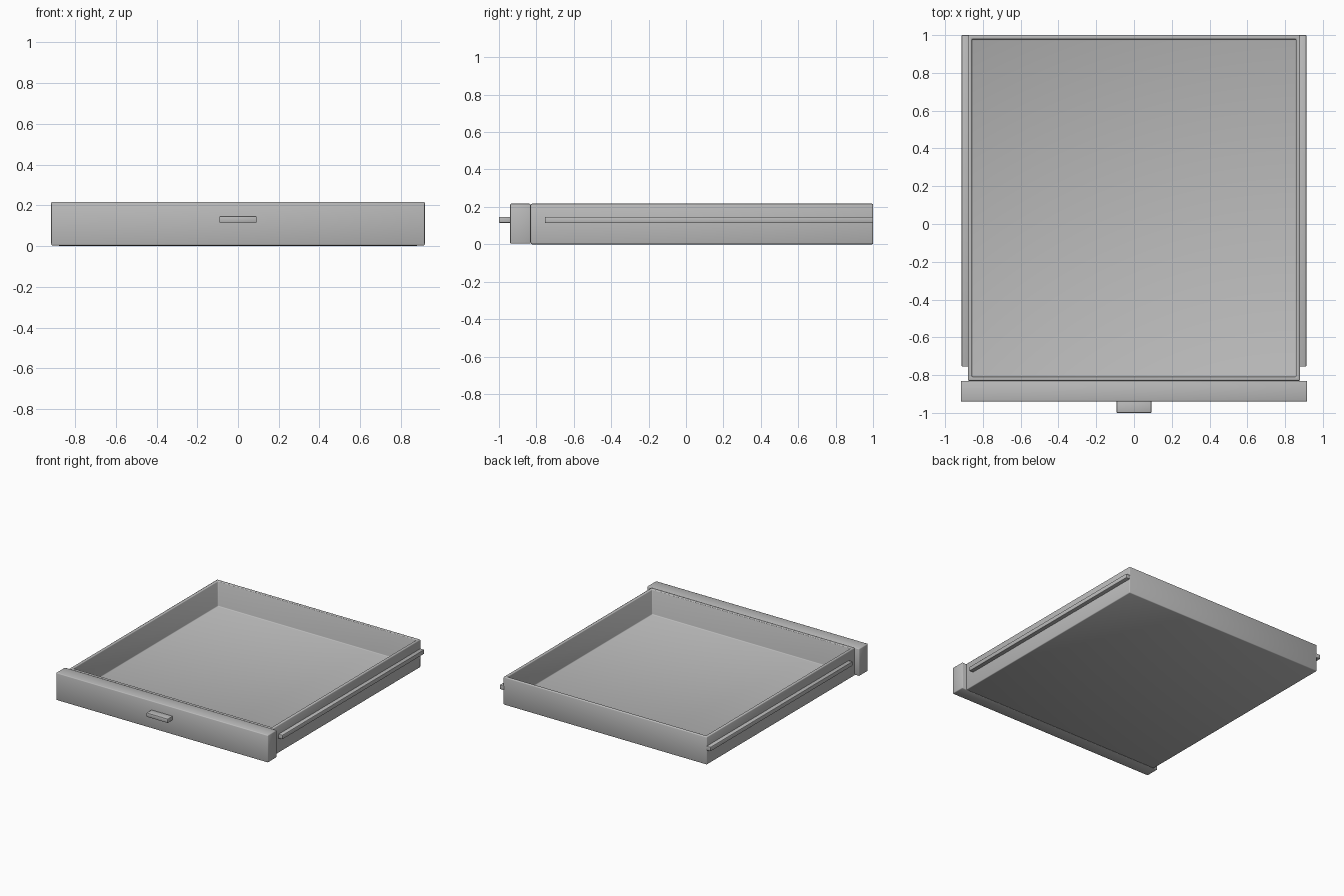
import bpy
import bmesh
from math import radians

cube = bpy.data.objects.get("Cube")
if cube:
    bpy.data.objects.remove(cube, do_unlink=True)

grey = bpy.data.materials.new("light grey")
grey.use_nodes = True
colour = (0.5, 0.5, 0.5, 1)
grey.diffuse_color = colour
grey.node_tree.nodes["Principled BSDF"].inputs["Base Color"].default_value = colour


def add_box(bm, low, high):
    made = bmesh.ops.create_cube(bm, size=1)["verts"]
    for v in made:
        v.co = [a + (b - a) * (c + 0.5) for a, b, c in zip(low, high, v.co)]
    return made


def finish(name, bm, bevel):
    mesh = bpy.data.meshes.new(name)
    bm.to_mesh(mesh)
    bm.free()
    obj = bpy.data.objects.new(name, mesh)
    bpy.context.collection.objects.link(obj)
    mesh.materials.append(grey)
    # Soft rounded edges
    mod = obj.modifiers.new("rounded edges", "BEVEL")
    mod.width = bevel
    mod.segments = 2
    mod.limit_method = "ANGLE"
    bpy.ops.object.select_all(action="DESELECT")
    obj.select_set(True)
    bpy.context.view_layer.objects.active = obj
    bpy.ops.object.modifier_apply(modifier=mod.name)
    bpy.ops.object.shade_smooth_by_angle(angle=radians(50))
    return obj


def box(name, low, high, bevel=0.005):
    bm = bmesh.new()
    add_box(bm, low, high)
    return finish(name, bm, bevel)


# Open tray: a box whose top is inset and pushed down to the floor
bm = bmesh.new()
add_box(bm, (-0.88, -0.83, 0), (0.88, 1, 0.217))
top = max(bm.faces, key=lambda f: f.calc_center_median().z)
bmesh.ops.inset_individual(bm, faces=[top], thickness=0.031)
floor_verts = bmesh.ops.extrude_discrete_faces(bm, faces=[top])["faces"][0].verts
for v in floor_verts:
    v.co.z = 0.02
finish("drawer_tray", bm, 0.006)

# Front panel and its pull
box("front_panel", (-0.917, -0.94, 0.003), (0.917, -0.83, 0.217), 0.006)
box("handle", (-0.092, -1, 0.115), (0.092, -0.935, 0.147), 0.004)

# Sliding rails on both sides
for side, sign in (("left", 1), ("right", -1)):
    x0, x1 = sorted((sign * 0.875, sign * 0.912))
    box(side + "_rail", (x0, -0.755, 0.113), (x1, 1, 0.146), 0.003)
